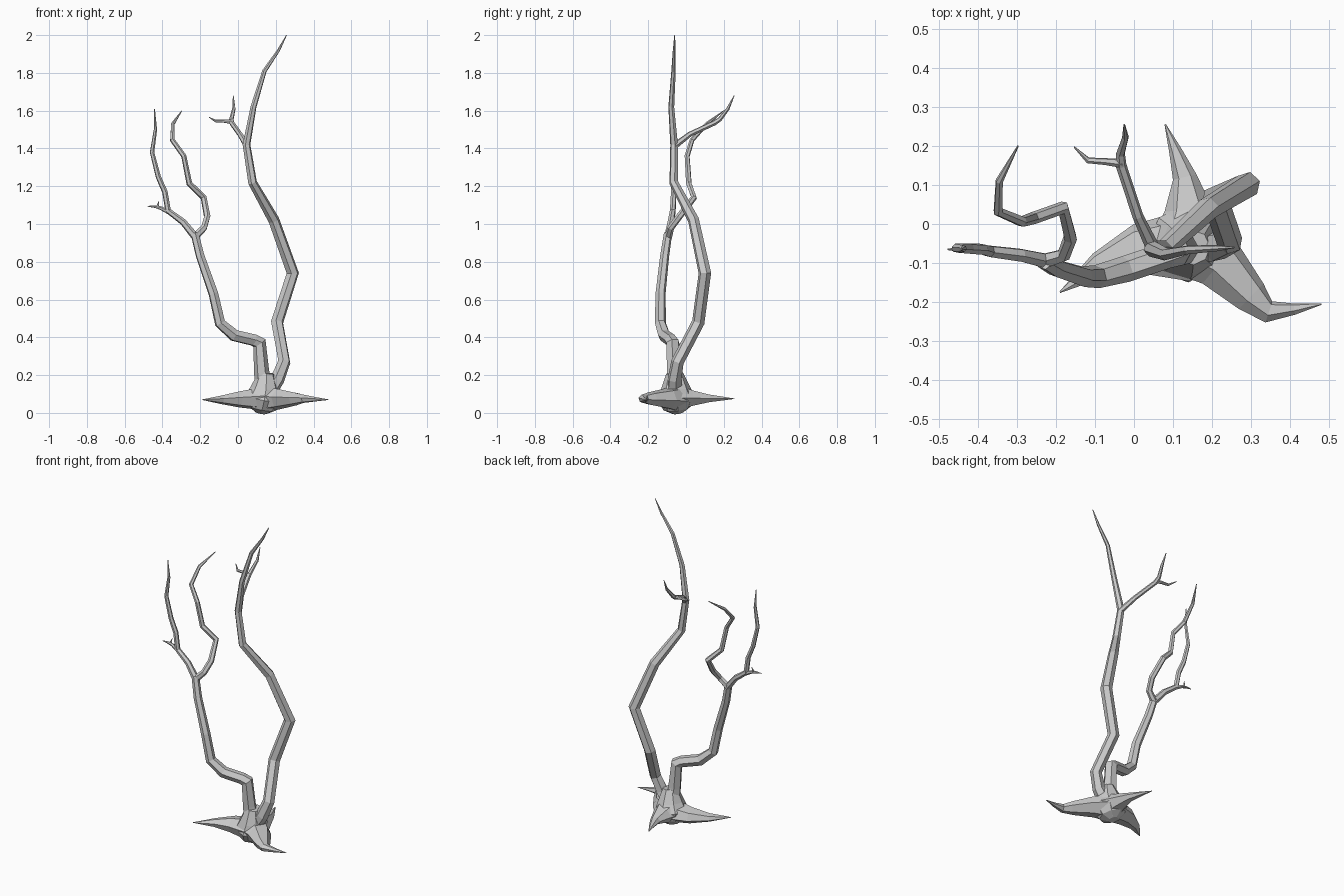
import bpy, bmesh
from math import sin, cos, pi
from mathutils import Vector


def tube(name, pts, sides=6, flat=1.0):
    """Faceted limb through (x, y, z, radius) points; flat squashes it in z."""
    P = [Vector(p[:3]) for p in pts]
    bm = bmesh.new()
    rings, n = [], len(P)
    u = None
    for i, p in enumerate(P):
        a = (p - P[i - 1]).normalized() if i else Vector()
        b = (P[i + 1] - p).normalized() if i < n - 1 else Vector()
        t = (a + b).normalized()
        if u is None:
            u = t.cross(Vector((0, 1, 0.3)))
        u = (u - t * u.dot(t)).normalized()
        v = t.cross(u)
        ring = []
        for k in range(sides):
            w = 2 * pi * k / sides
            o = (u * cos(w) + v * sin(w)) * pts[i][3]
            o.z *= flat
            ring.append(bm.verts.new(p + o))
        rings.append(ring)
    for r, s in zip(rings, rings[1:]):
        for k in range(sides):
            j = (k + 1) % sides
            bm.faces.new((r[k], r[j], s[j], s[k]))
    bm.faces.new(rings[0][::-1])
    bm.faces.new(rings[-1])
    bmesh.ops.recalc_face_normals(bm, faces=bm.faces)
    me = bpy.data.meshes.new(name)
    bm.to_mesh(me)
    bm.free()
    bpy.context.collection.objects.link(bpy.data.objects.new(name, me))


# Root crown
tube("root_crown", [(.12, -.04, 0, .03), (.125, -.045, .025, .075), (.135, -.05, .075, .1),
                    (.145, -.055, .13, .078), (.15, -.06, .21, .045)], 8)

# Pointed roots
tube("left_root", [(.14, -.055, .075, .095), (.01, -.065, .072, .066), (-.09, -.105, .07, .034),
                   (-.15, -.148, .07, .015), (-.19, -.175, .07, .002)], 6, .68)
tube("right_root", [(.13, -.04, .075, .095), (.22, -.10, .075, .07), (.30, -.185, .075, .046),
                    (.345, -.225, .075, .029), (.41, -.218, .072, .015), (.48, -.205, .07, .002)], 6, .8)
tube("back_root", [(.14, -.04, .08, .1), (.14, .035, .078, .062), (.13, .12, .077, .031),
                   (.105, .19, .076, .016), (.08, .255, .075, .002)], 6, .75)

# Tall right trunk and its forked twig
tube("tall_trunk", [(.16, -.06, .11, .045), (.21, -.06, .18, .038), (.245, -.045, .27, .034),
                    (.207, .065, .48, .034), (.29, .1, .74, .034), (.19, .04, 1.02, .03),
                    (.077, -.065, 1.22, .024), (.045, -.063, 1.42, .021), (.082, -.078, 1.62, .016),
                    (.14, -.066, 1.81, .012), (.215, -.062, 1.92, .008), (.257, -.06, 2.0, .002)])
tube("tall_trunk_twig", [(.05, -.065, 1.41, .018), (.01, .02, 1.475, .014), (-.033, .15, 1.535, .014),
                         (-.035, .18, 1.555, .012), (-.022, .222, 1.61, .009), (-.025, .255, 1.68, .002)])
tube("twig_fork", [(-.03, .155, 1.54, .012), (-.075, .16, 1.545, .009),
                   (-.118, .163, 1.545, .008), (-.153, .197, 1.565, .002)])

# Bent left trunk
tube("bent_trunk", [(.14, -.055, .1, .05), (.125, -.065, .22, .04), (.113, -.07, .37, .038),
                    (.085, -.08, .385, .034), (-.02, -.115, .41, .034), (-.095, -.135, .475, .03),
                    (-.13, -.135, .63, .027), (-.2, -.113, .83, .024), (-.23, -.095, .95, .022)])

# Inner crooked branch
tube("inner_branch", [(-.23, -.095, .93, .021), (-.18, -.08, .98, .018), (-.163, -.035, 1.04, .018),
                      (-.182, .042, 1.14, .017), (-.258, .015, 1.215, .016), (-.287, .006, 1.36, .014),
                      (-.348, .032, 1.445, .013), (-.345, .11, 1.53, .01), (-.297, .2, 1.6, .002)])

# Outer branch with tip spurs
tube("outer_branch", [(-.225, -.095, .93, .021), (-.29, -.08, 1.01, .018), (-.37, -.07, 1.07, .016),
                      (-.387, -.065, 1.17, .015), (-.422, -.063, 1.25, .014), (-.455, -.062, 1.38, .012),
                      (-.437, -.063, 1.5, .009), (-.442, -.065, 1.61, .002)])
tube("outer_spur", [(-.36, -.07, 1.06, .013), (-.41, -.065, 1.085, .01),
                    (-.44, -.065, 1.092, .007), (-.478, -.065, 1.094, .002)])
tube("outer_spur_thorn", [(-.42, -.065, 1.085, .008), (-.425, -.06, 1.1, .005), (-.418, -.055, 1.122, .001)])
